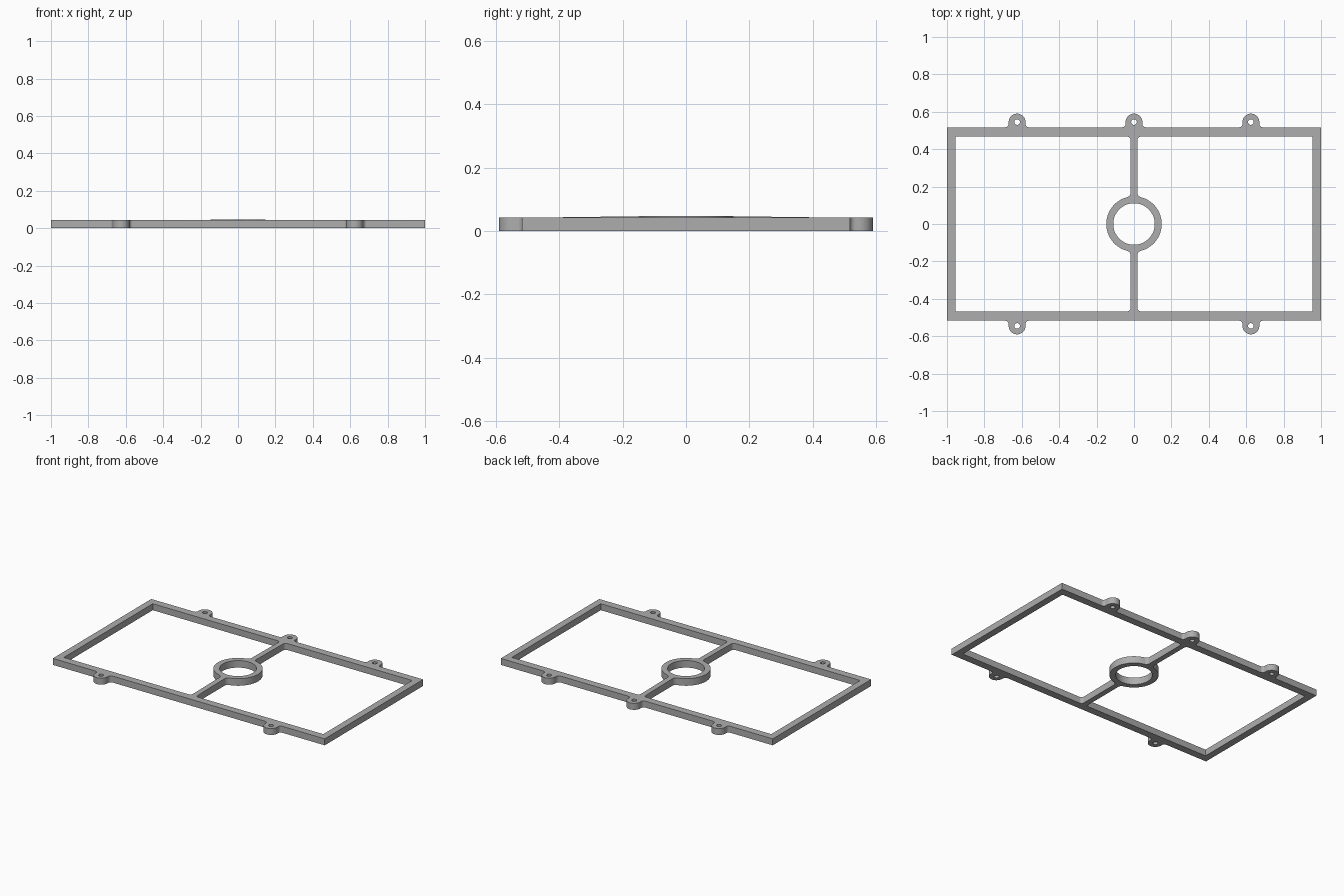
import bpy, bmesh, math

if "Cube" in bpy.data.objects:
    bpy.data.objects.remove(bpy.data.objects["Cube"])

# Main sizes
OUT_X, OUT_Y = 1.0, 0.517          # frame outside
IN_X, IN_Y = 0.954, 0.467          # frame opening
HEIGHT, RING_LIFT = 0.043, 0.004   # plate height, extra height of the ring
TAB_Y, TAB_R, HOLE_R, TAB_FILLET = 0.545, 0.045, 0.015, 0.018
SPOKE, SPOKE_FILLET = 0.018, 0.018  # half width of the spokes
RING_OUT, RING_IN, RING_FILLET = 0.148, 0.111, 0.025


def arc(cx, cy, r, start, end, n):
    """Points on an arc, angles in degrees."""
    return [(cx + r * math.cos(math.radians(start + (end - start) * i / n)),
             cy + r * math.sin(math.radians(start + (end - start) * i / n)))
            for i in range(n + 1)]


def circle(cx, cy, r, n):
    return arc(cx, cy, r, 0, 360, n)[:-1]


def tab(cx):
    """Lug on the top edge, drawn from right to left."""
    side = TAB_R + TAB_FILLET
    fy = OUT_Y + TAB_FILLET
    return (arc(cx + side, fy, TAB_FILLET, 270, 180, 6)
            + arc(cx, TAB_Y, TAB_R, 0, 180, 20)
            + arc(cx - side, fy, TAB_FILLET, 0, -90, 6))


def edge_with_tabs(centres):
    pts = [(OUT_X, OUT_Y)]
    for cx in centres:
        pts += tab(cx)
    return pts + [(-OUT_X, OUT_Y)]


def window(sign):
    """Opening on one side: frame corners, spoke fillets and ring arc."""
    fx = SPOKE + RING_FILLET
    fy = math.sqrt((RING_OUT + RING_FILLET) ** 2 - fx ** 2)
    a = math.degrees(math.atan2(fy, fx))
    sx = SPOKE + SPOKE_FILLET
    upper = ([(IN_X, IN_Y)]
             + arc(sx, IN_Y - SPOKE_FILLET, SPOKE_FILLET, 90, 180, 6)
             + arc(fx, fy, RING_FILLET, 180, 180 + a, 6))
    ring = arc(0, 0, RING_OUT, a, -a, 32)[1:-1]
    lower = [(x, -y) for x, y in reversed(upper)]
    return [(sign * x, y) for x, y in upper + ring + lower]


# Outlines of the whole plate
top_tabs, bottom_tabs = (0.625, 0.0, -0.625), (0.625, -0.625)
outer = edge_with_tabs(top_tabs) + [(-x, -y) for x, y in edge_with_tabs(bottom_tabs)]
loops = [outer, window(1), window(-1), circle(0, 0, RING_IN, 64)]
loops += [circle(x, TAB_Y, HOLE_R, 20) for x in top_tabs]
loops += [circle(x, -TAB_Y, HOLE_R, 20) for x in bottom_tabs]

# Fill the outlines and extrude upward
bm = bmesh.new()
for pts in loops:
    vs = [bm.verts.new((x, y, 0)) for x, y in pts]
    for i, v in enumerate(vs):
        bm.edges.new((v, vs[(i + 1) % len(vs)]))
bmesh.ops.triangle_fill(bm, use_beauty=True, use_dissolve=False, edges=bm.edges[:])
raised = bmesh.ops.extrude_face_region(bm, geom=bm.faces[:])
for v in [g for g in raised["geom"] if isinstance(g, bmesh.types.BMVert)]:
    v.co.z = HEIGHT
    # Spokes climb gently to the slightly taller ring
    if abs(v.co.x) < 0.2:
        t = (IN_Y - SPOKE_FILLET - abs(v.co.y)) / (IN_Y - SPOKE_FILLET - RING_OUT)
        v.co.z += RING_LIFT * min(max(t, 0), 1)
bmesh.ops.recalc_face_normals(bm, faces=bm.faces[:])

mesh = bpy.data.meshes.new("mounting_frame")
bm.to_mesh(mesh)
bm.free()
frame = bpy.data.objects.new("mounting_frame", mesh)
bpy.context.collection.objects.link(frame)

# Plain grey finish
grey = bpy.data.materials.new("plain_grey")
grey.diffuse_color = (0.42, 0.42, 0.42, 1)
grey.use_nodes = True
grey.node_tree.nodes["Principled BSDF"].inputs["Base Color"].default_value = grey.diffuse_color
mesh.materials.append(grey)

bpy.context.view_layer.objects.active = frame
frame.select_set(True)
bpy.ops.object.shade_smooth_by_angle(angle=math.radians(30))
